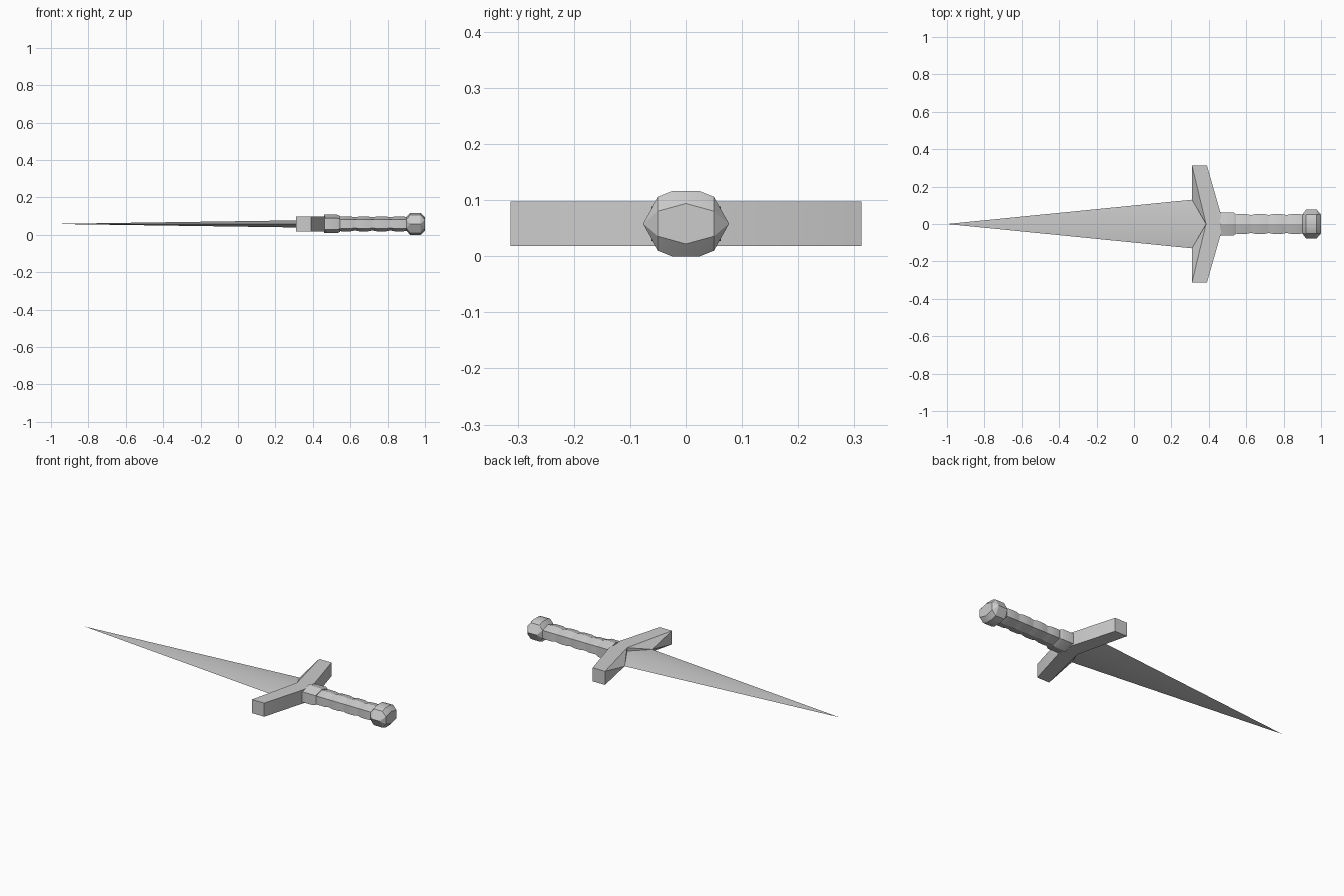
import bpy, bmesh

if "Cube" in bpy.data.objects:
    bpy.data.objects.remove(bpy.data.objects["Cube"])

MID = 0.058  # height of the dagger's long axis

steel = bpy.data.materials.new("grey steel")
steel.diffuse_color = (0.6, 0.6, 0.6, 1)
steel.use_nodes = True
steel.node_tree.nodes["Principled BSDF"].inputs["Base Color"].default_value = steel.diffuse_color


def finish(name, bm):
    bmesh.ops.recalc_face_normals(bm, faces=bm.faces)
    me = bpy.data.meshes.new(name)
    bm.to_mesh(me)
    bm.free()
    me.materials.append(steel)
    ob = bpy.data.objects.new(name, me)
    bpy.context.collection.objects.link(ob)
    bpy.ops.object.select_all(action='DESELECT')
    ob.select_set(True)
    bpy.context.view_layer.objects.active = ob
    bpy.ops.object.shade_smooth_by_angle(angle=0.5)
    return ob


def solid(name, verts, faces):
    bm = bmesh.new()
    vs = [bm.verts.new((x, y, MID + z)) for x, y, z in verts]
    for f in faces:
        bm.faces.new([vs[i] for i in f])
    return finish(name, bm)


def hexagon(w, h):
    # Pointed above and below, flat on both sides
    k = 0.62 * h
    return [(0, h), (w, k), (w, -k), (0, -h), (-w, -k), (-w, k)]


def loft(name, stations):
    # Hexagonal tube through (x, half width, half height) stations
    bm = bmesh.new()
    rings = [[bm.verts.new((x, y, MID + z)) for y, z in hexagon(w, h)]
             for x, w, h in stations]
    for a, b in zip(rings, rings[1:]):
        for i in range(6):
            j = (i + 1) % 6
            bm.faces.new((a[i], a[j], b[j], b[i]))
    bm.faces.new(rings[0])
    bm.faces.new(rings[-1])
    return finish(name, bm)


# Blade: long flat diamond running into the notch of the guard
solid("blade",
      [(-1, 0, 0), (0.31, 0.13, 0), (0.385, 0, 0.02), (0.31, -0.13, 0), (0.385, 0, -0.02)],
      [(0, 1, 2), (0, 2, 3), (0, 3, 4), (0, 4, 1), (1, 4, 2), (3, 2, 4)])

# Guard: swept chevron whose front faces are pulled out to meet the blade edges
H = 0.04
outline = [(0.385, 0), (0.31, 0.313), (0.39, 0.313), (0.465, 0.05),
           (0.465, -0.05), (0.39, -0.313), (0.31, -0.313)]
verts = [(x, y, H) for x, y in outline] + [(x, y, -H) for x, y in outline]
verts += [(0.31, 0.13, 0), (0.31, -0.13, 0)]
faces = [(0, 1, 2, 3), (0, 3, 4), (0, 4, 5, 6), (7, 8, 9, 10), (7, 10, 11), (7, 11, 12, 13)]
faces += [(i, i + 1, i + 8, i + 7) for i in range(1, 6)]
for end, edge in ((1, 14), (6, 15)):
    faces += [(0, end, edge), (end, end + 7, edge), (end + 7, 7, edge), (7, 0, edge)]
solid("guard", verts, faces)

# Collar between guard and grip
loft("collar", [(0.46, 0.062, 0.049), (0.53, 0.062, 0.049), (0.545, 0.054, 0.042)])

# Grip: four shallow swells with narrow waists
stations = []
for i in range(4):
    x = 0.535 + i * 0.095
    stations += [(x, 0.049, 0.036), (x + 0.02, 0.053, 0.040),
                 (x + 0.065, 0.053, 0.040), (x + 0.085, 0.049, 0.036)]
loft("grip", stations)

# Pommel: faceted knob with hexagonal ends
bm = bmesh.new()
quarter = [(0.025, 0.058), (0.05, 0.048), (0.077, 0.0)]
for x in (0.92, 0.977):
    for y, z in quarter:
        for sy in (-1, 1):
            for sz in (-1, 1):
                if z or sz > 0:
                    bm.verts.new((x, sy * y, MID + sz * z))
for x in (0.90, 1.0):
    for y, z in hexagon(0.05, 0.036):
        bm.verts.new((x, y, MID + z))
bmesh.ops.convex_hull(bm, input=bm.verts)
bmesh.ops.dissolve_limit(bm, angle_limit=0.03, verts=bm.verts, edges=bm.edges)
finish("pommel", bm)
